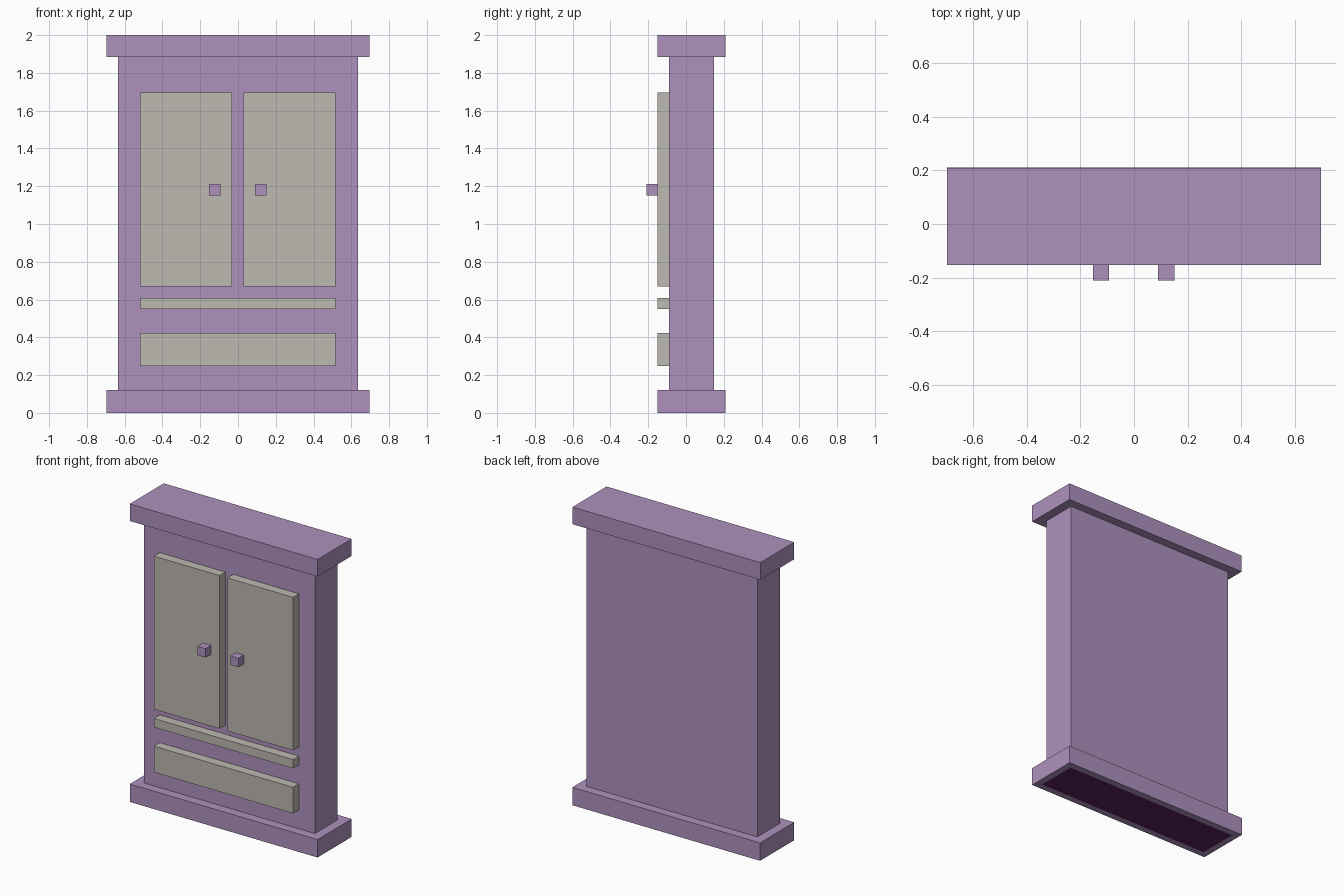
import bpy
import bmesh

cube = bpy.data.objects.get("Cube")
if cube:
    bpy.data.objects.remove(cube, do_unlink=True)


def make_material(name, srgb):
    lin = [((c / 255 + 0.055) / 1.055) ** 2.4 for c in srgb] + [1.0]
    mat = bpy.data.materials.new(name)
    mat.use_nodes = True
    mat.diffuse_color = lin
    bsdf = next(n for n in mat.node_tree.nodes if n.type == 'BSDF_PRINCIPLED')
    bsdf.inputs["Base Color"].default_value = lin
    return mat


purple = make_material("soft purple", (174, 145, 190))
taupe = make_material("warm grey", (189, 184, 177))
plum = make_material("dark plum", (91, 32, 90))


def box(name, x, y, z, *mats, underside_inset=0.0):
    """Box spanning the given ranges; optionally a second colour inset below."""
    bm = bmesh.new()
    bmesh.ops.create_cube(bm, size=1)
    for v in bm.verts:
        for i, (lo, hi) in enumerate((x, y, z)):
            v.co[i] = hi if v.co[i] > 0 else lo
    bm.normal_update()
    if underside_inset:
        bottom = next(f for f in bm.faces if f.normal.z < -0.9)
        bmesh.ops.inset_region(bm, faces=[bottom], thickness=underside_inset)
        bottom.material_index = 1
    mesh = bpy.data.meshes.new(name)
    bm.to_mesh(mesh)
    bm.free()
    for m in mats:
        mesh.materials.append(m)
    obj = bpy.data.objects.new(name, mesh)
    bpy.context.collection.objects.link(obj)
    return obj


# Carcass with plinth and cornice
box("base_plinth", (-0.697, 0.697), (-0.152, 0.21), (0, 0.12), purple, plum,
    underside_inset=0.062)
box("cabinet_body", (-0.634, 0.634), (-0.09, 0.149), (0.12, 1.885), purple)
box("top_cornice", (-0.697, 0.697), (-0.152, 0.208), (1.885, 2.0), purple)

# Doors and knobs
FRONT = (-0.152, -0.09)
for side, door_x, knob_x in (("right", (-0.518, -0.031), (-0.153, -0.093)),
                             ("left", (0.028, 0.515), (0.09, 0.15))):
    box(side + "_door", door_x, FRONT, (0.67, 1.697), taupe)
    box(side + "_knob", knob_x, (-0.21, -0.152), (1.152, 1.212), purple)

# Rail and drawer front
box("narrow_rail", (-0.518, 0.515), FRONT, (0.549, 0.608), taupe)
box("drawer_front", (-0.518, 0.515), FRONT, (0.247, 0.422), taupe)
